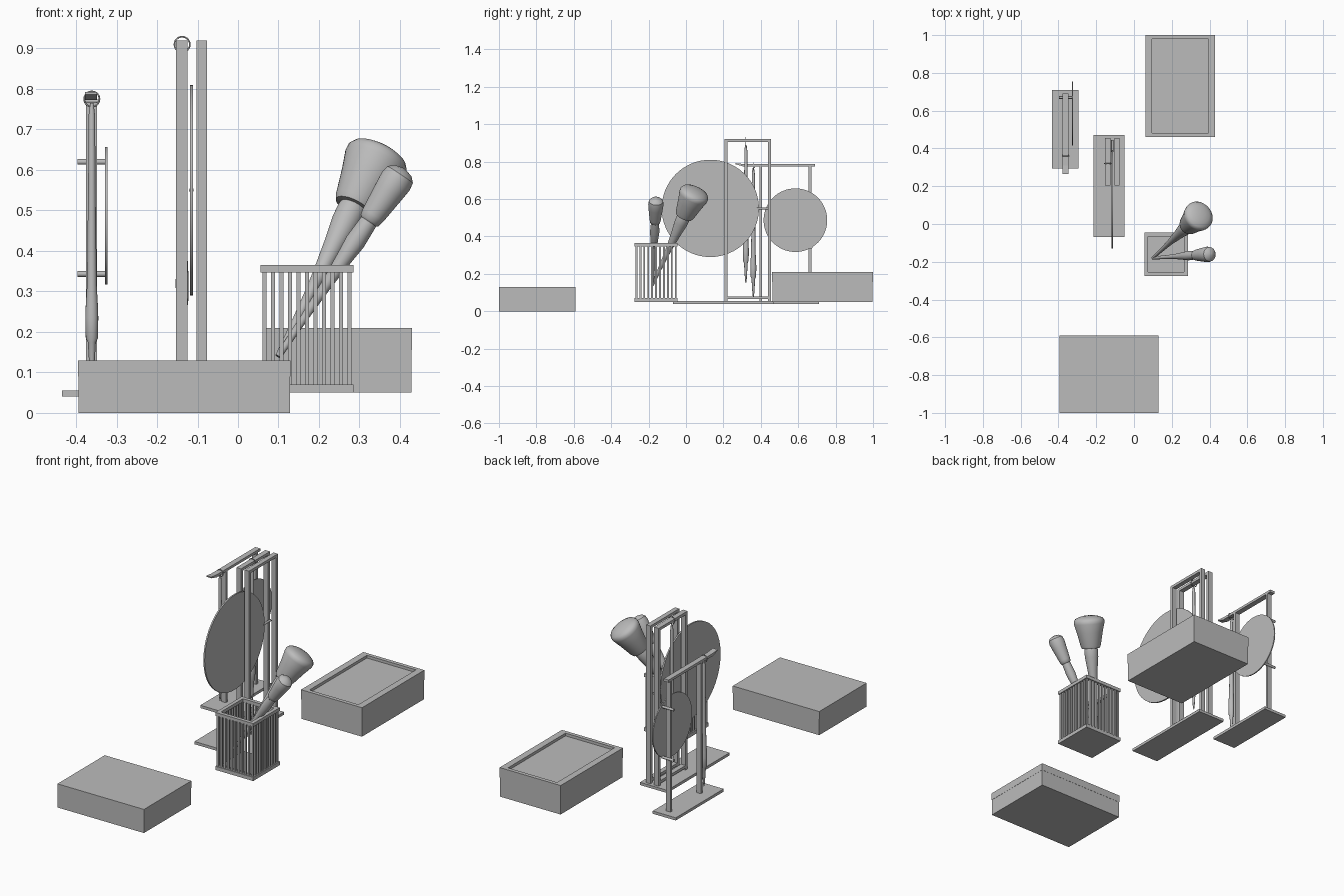
import bpy, bmesh, math
from mathutils import Vector

if "Cube" in bpy.data.objects:
    bpy.data.objects.remove(bpy.data.objects["Cube"], do_unlink=True)

grey = bpy.data.materials.new("plain grey")
grey.use_nodes = True
grey.diffuse_color = (0.5, 0.5, 0.5, 1)
grey.node_tree.nodes["Principled BSDF"].inputs["Base Color"].default_value = (0.5, 0.5, 0.5, 1)


def finish(name, bm, smooth=False):
    bmesh.ops.recalc_face_normals(bm, faces=bm.faces)
    mesh = bpy.data.meshes.new(name)
    bm.to_mesh(mesh)
    bm.free()
    mesh.materials.append(grey)
    obj = bpy.data.objects.new(name, mesh)
    bpy.context.collection.objects.link(obj)
    if smooth:
        bpy.ops.object.select_all(action='DESELECT')
        obj.select_set(True)
        bpy.context.view_layer.objects.active = obj
        bpy.ops.object.shade_smooth_by_angle(angle=math.radians(35))
    return obj


def add_box(bm, x, y, z):
    """Add a box spanning three (low, high) ranges."""
    made = bmesh.ops.create_cube(bm, size=1)["verts"]
    for v in made:
        v.co = [lo + (c + 0.5) * (hi - lo) for c, (lo, hi) in zip(v.co, (x, y, z))]
    return made


def box(name, x, y, z):
    bm = bmesh.new()
    add_box(bm, x, y, z)
    return finish(name, bm)


def lathe(name, start, end, profile, sides=24):
    """Turn (distance, radius) pairs around the line from start to end."""
    start, end = Vector(start), Vector(end)
    axis = (end - start).normalized()
    turn = axis.to_track_quat('Z', 'Y')
    bm = bmesh.new()
    rings = []
    for d, r in profile:
        rings.append([bm.verts.new(start + turn @ Vector((
            r * math.cos(math.tau * i / sides), r * math.sin(math.tau * i / sides), d)))
            for i in range(sides)])
    for a, b in zip(rings, rings[1:]):
        for i in range(sides):
            j = (i + 1) % sides
            bm.faces.new((a[i], a[j], b[j], b[i]))
    bm.faces.new(rings[0])
    bm.faces.new(rings[-1])
    return finish(name, bm, True)


def rod(name, start, end, radius, sides=12):
    length = (Vector(end) - Vector(start)).length
    return lathe(name, start, end, [(0, radius), (length, radius)], sides)


def ring(name, centre, radius, thickness):
    curve = bpy.data.curves.new(name, 'CURVE')
    curve.dimensions = '3D'
    curve.bevel_depth = thickness
    curve.bevel_resolution = 2
    spline = curve.splines.new('POLY')
    spline.points.add(23)
    spline.use_cyclic_u = True
    for i, p in enumerate(spline.points):
        a = math.tau * i / 24
        p.co = (centre[0] + radius * math.cos(a), centre[1], centre[2] + radius * math.sin(a), 1)
    curve.materials.append(grey)
    obj = bpy.data.objects.new(name, curve)
    bpy.context.collection.objects.link(obj)


# Plain lidded box at the front
box("box_body", (-0.394, 0.129), (-0.999, -0.591), (0, 0.09))
box("box_lid", (-0.395, 0.13), (-1, -0.59), (0.09, 0.13))

# Case with a sunken top panel
x0, x1, y0, y1 = 0.06, 0.43, 0.46, 1.0
box("case_body", (x0 + 0.002, x1 - 0.002), (y0 + 0.002, y1 - 0.002), (0.05, 0.16))
bm = bmesh.new()
add_box(bm, (x0, x1), (y0, y1), (0.16, 0.21))
bm.faces.ensure_lookup_table()
top = max(bm.faces, key=lambda f: f.calc_center_median().z)
bmesh.ops.inset_region(bm, faces=[top], thickness=0.03)
for v in top.verts:
    v.co.x += 0.015 if v.co.x < 0.245 else -0.015
sunk = bmesh.ops.extrude_discrete_faces(bm, faces=[top])["faces"][0]
bmesh.ops.translate(bm, verts=sunk.verts, vec=(0, 0, -0.015))
finish("case_lid", bm)


def scallops(name, a, b, count):
    """Thin wavy-edged plate hanging below the lid."""
    a, b = Vector(a), Vector(b)
    bm = bmesh.new()
    n = count * 6
    rows = []
    for i in range(n + 1):
        p = a.lerp(b, i / n)
        drop = 0.004 + 0.006 * abs(math.sin(math.pi * i / 6))
        rows.append((bm.verts.new(p), bm.verts.new(p - Vector((0, 0, drop)))))
    for p, q in zip(rows, rows[1:]):
        bm.faces.new((p[0], q[0], q[1], p[1]))
    finish(name, bm)


for side, x in (("left", x1), ("right", x0)):
    scallops("case_trim_" + side, (x, y0, 0.16), (x, y1, 0.16), 10)
for side, y in (("front", y0), ("back", y1)):
    scallops("case_trim_" + side, (x0, y, 0.16), (x1, y, 0.16), 7)

# Large stand: base, twin frames and round plate
box("large_stand_base", (-0.215, -0.05), (-0.07, 0.47), (0.04, 0.055))
for name, x in (("right", (-0.153, -0.125)), ("left", (-0.103, -0.077))):
    bm = bmesh.new()
    for y in ((0.205, 0.222), (0.438, 0.455)):
        add_box(bm, x, y, (0.055, 0.92))
    for z in ((0.065, 0.08), (0.905, 0.92)):
        add_box(bm, x, (0.222, 0.438), z)
    finish("large_frame_" + name, bm)
rod("large_disc", (-0.119, 0.13, 0.55), (-0.111, 0.13, 0.55), 0.26, 64)
rod("large_disc_pin", (-0.115, 0.38, 0.55), (-0.115, 0.445, 0.55), 0.006)

# Small stand: base, posts, beam with tapered tip, and round plate
box("small_stand_base", (-0.435, -0.295), (0.295, 0.71), (0.04, 0.055))
bm = bmesh.new()
for y in ((0.392, 0.407), (0.655, 0.67)):
    add_box(bm, (-0.375, -0.348), y, (0.055, 0.775))
finish("small_stand_posts", bm)
box("small_stand_beam", (-0.378, -0.348), (0.31, 0.69), (0.773, 0.787))
bm = bmesh.new()
tip = add_box(bm, (-0.378, -0.348), (0.265, 0.31), (0.773, 0.787))
for v in tip:
    if v.co.y < 0.28:
        v.co.z = 0.792 if v.co.z > 0.78 else 0.786
finish("small_stand_beam_tip", bm)
rod("small_disc", (-0.328, 0.585, 0.487), (-0.322, 0.585, 0.487), 0.17, 64)
for name, z in (("upper", 0.62), ("lower", 0.343)):
    rod("small_disc_peg_" + name, (-0.397, 0.67, z), (-0.325, 0.67, z), 0.007)

# Hanging beaters with their rings
hanging = [(0, 0.004), (0.03, 0.008), (0.2, 0.009), (0.45, 0.012), (0.5, 0.015),
           (0.53, 0.016), (0.58, 0.015), (0.59, 0.01), (0.67, 0.005), (0.69, 0.002)]
for name, x, y, top_z in (("large", -0.138, 0.32, 0.89), ("small", -0.361, 0.36, 0.765)):
    lathe(name + "_hanging_beater", (x, y, top_z), (x, y, 0),
          [(d * (1.07 if name == "large" else 1), r) for d, r in hanging], 16)
    ring(name + "_beater_ring", (x, y, top_z + 0.02 if name == "large" else 0.775), 0.019, 0.002)
rod("small_beater_hook", (-0.38, 0.365, 0.77), (-0.345, 0.365, 0.77), 0.004)

# Barred basket
cx, cy, half = 0.17, -0.16, 0.115
box("basket_floor", (cx - half, cx + half), (cy - half, cy + half), (0.05, 0.07))
bm = bmesh.new()
inner = half - 0.02
for s in (-1, 1):
    span = sorted((s * inner, s * half))
    add_box(bm, (cx - half, cx + half), (cy + span[0], cy + span[1]), (0.347, 0.365))
    add_box(bm, (cx + span[0], cx + span[1]), (cy - inner, cy + inner), (0.347, 0.365))
finish("basket_rim", bm)
bm = bmesh.new()
edge, bars = half - 0.01, 10
for i in range(bars):
    t = -edge + 2 * edge * i / bars
    for px, py in ((t, -edge), (edge, t), (-t, edge), (-edge, -t)):
        add_box(bm, (cx + px - 0.005, cx + px + 0.005),
                (cy + py - 0.005, cy + py + 0.005), (0.07, 0.347))
finish("basket_bars", bm)

# Two padded beaters leaning in the basket
lathe("big_beater", (0.1, -0.18, 0.14), (0.355, 0.055, 0.65),
      [(0, 0.008), (0.1, 0.01), (0.2, 0.014), (0.25, 0.018), (0.33, 0.026), (0.4, 0.035),
       (0.435, 0.036), (0.445, 0.034), (0.446, 0.047), (0.46, 0.053), (0.53, 0.068), (0.575, 0.08),
       (0.59, 0.08), (0.602, 0.072), (0.612, 0.05), (0.617, 0.025), (0.618, 0.004)], 32)
lathe("small_beater", (0.1, -0.18, 0.14), (0.405, -0.16, 0.595),
      [(0, 0.008), (0.12, 0.01), (0.22, 0.014), (0.3, 0.021), (0.34, 0.025), (0.4, 0.022),
       (0.405, 0.027), (0.42, 0.03), (0.49, 0.038), (0.52, 0.041), (0.54, 0.038),
       (0.552, 0.026), (0.558, 0.004)], 32)
